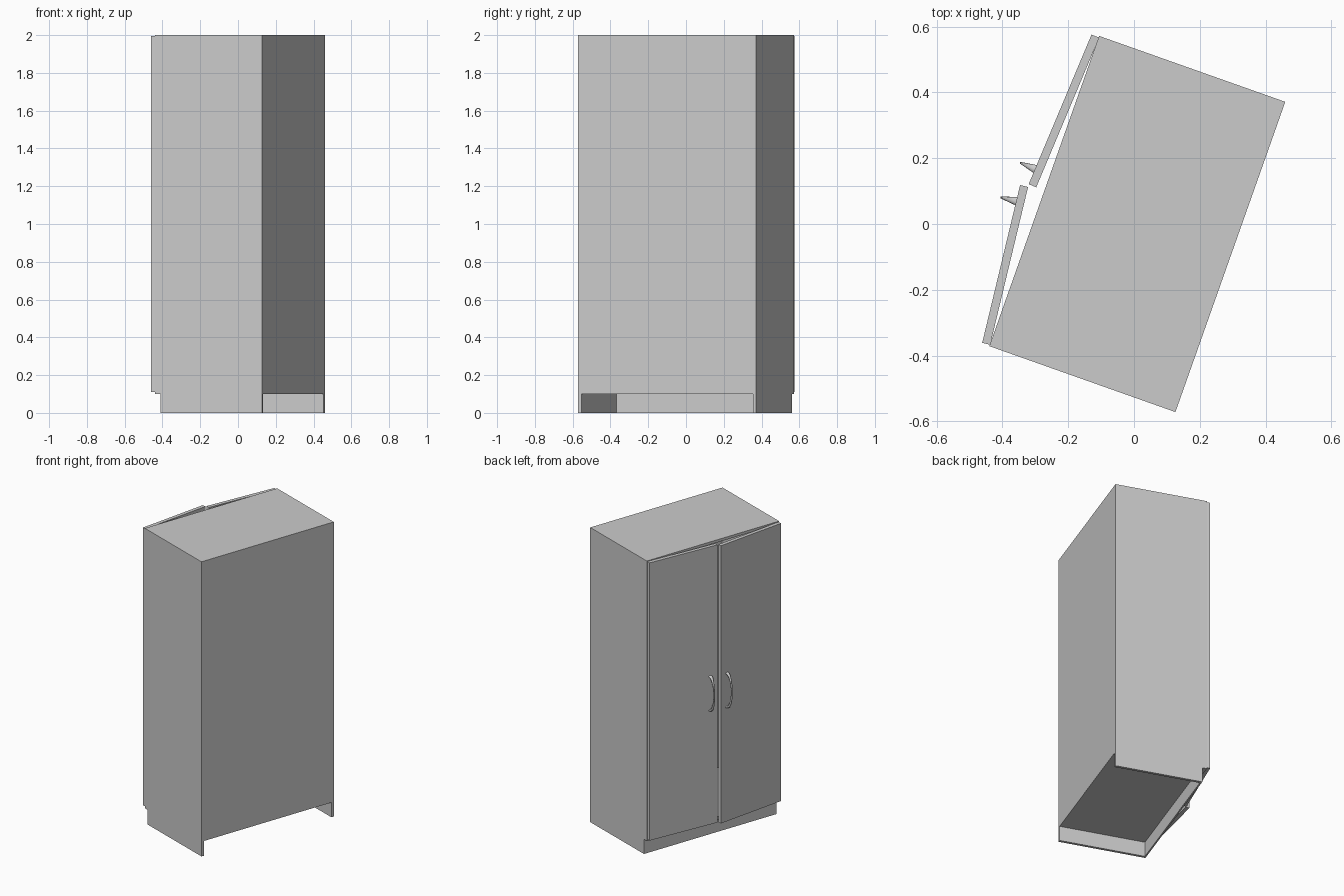
import bpy, bmesh, math
from mathutils import Matrix, Vector

if "Cube" in bpy.data.objects:
    bpy.data.objects.remove(bpy.data.objects["Cube"])


def frame(x, y, deg):
    return Matrix.Translation((x, y, 0)) @ Matrix.Rotation(math.radians(deg), 4, 'Z')


def finish(name, bm, mat):
    bmesh.ops.recalc_face_normals(bm, faces=bm.faces)
    me = bpy.data.meshes.new(name)
    bm.to_mesh(me)
    bm.free()
    ob = bpy.data.objects.new(name, me)
    ob.matrix_world = mat
    bpy.context.collection.objects.link(ob)
    return ob


def box(name, mat, lo, hi):
    lo, hi = Vector(lo), Vector(hi)
    bm = bmesh.new()
    bmesh.ops.create_cube(bm, size=1)
    for v in bm.verts:
        v.co = Vector([(a + b) / 2 + c * (b - a) for a, b, c in zip(lo, hi, v.co)])
    return finish(name, bm, mat)


def prism(name, mat, profile, x0, x1):
    # (y, z) outline extruded along local x
    bm = bmesh.new()
    f = bm.faces.new([bm.verts.new((x0, y, z)) for y, z in profile])
    ext = bmesh.ops.extrude_face_region(bm, geom=[f])
    bmesh.ops.translate(bm, vec=(x1 - x0, 0, 0),
                        verts=[v for v in ext['geom'] if isinstance(v, bmesh.types.BMVert)])
    return finish(name, bm, mat)


def handle(name, mat, cx, y0, side):
    # arched pull: wide at its feet, slim in the middle
    bm = bmesh.new()
    rings, steps, n = [], 16, 10
    for i in range(steps + 1):
        a = math.pi * i / steps
        s = math.sin(a)
        centre = Vector((cx, y0 + side * 0.044 * s, 1.0 - 0.115 * math.cos(a)))
        tangent = Vector((0, side * 0.044 * math.cos(a), 0.115 * s)).normalized()
        across = tangent.cross(Vector((1, 0, 0)))
        w = 0.013 - 0.009 * s
        rings.append([bm.verts.new(centre + Vector((w * math.cos(k * math.tau / n), 0, 0))
                                   + across * 0.007 * math.sin(k * math.tau / n)) for k in range(n)])
    for r0, r1 in zip(rings, rings[1:]):
        for k in range(n):
            bm.faces.new((r0[k], r0[(k + 1) % n], r1[(k + 1) % n], r1[k]))
    bm.faces.new(rings[0])
    bm.faces.new(rings[-1])
    ob = finish(name, bm, mat)
    for p in ob.data.polygons:
        p.use_smooth = len(p.vertices) == 4


W, D, T = 0.5, 0.3, 0.018        # half width, half depth, panel thickness
body = frame(0.01, 0, 70.5)      # local x = width, local +y = door side

# Side panels with toe-kick notch
side_profile = [(-D, 0), (D - 0.03, 0), (D - 0.03, 0.1), (D, 0.1), (D, 2), (-D, 2)]
for name, s in (("left_side", -1), ("right_side", 1)):
    prism(name, body, side_profile, s * W, s * (W - T))

# Carcass panels
i = W - T
box("top_panel", body, (-i, -D, 2 - T), (i, D, 2))
box("bottom_panel", body, (-i, -D, 0.1), (i, D, 0.12))
box("back_panel", body, (-i, -D, 0.12), (i, -D + T, 2 - T))
box("kick_board", body, (-i, D - 0.04, 0), (i, D - 0.03, 0.1))

# Doors standing slightly ajar, hinged at the outer corners
for name, x, y, deg, s in (("left_door", -0.437, -0.367, 76.5, 1),
                           ("right_door", -0.106, 0.566, 247.2, -1)):
    m = frame(x, y, deg)
    box(name, m, (0, min(0, s * 0.025), 0.11), (0.493, max(0, s * 0.025), 1.995))
    handle(name + "_handle", m, 0.443, s * 0.024, s)
